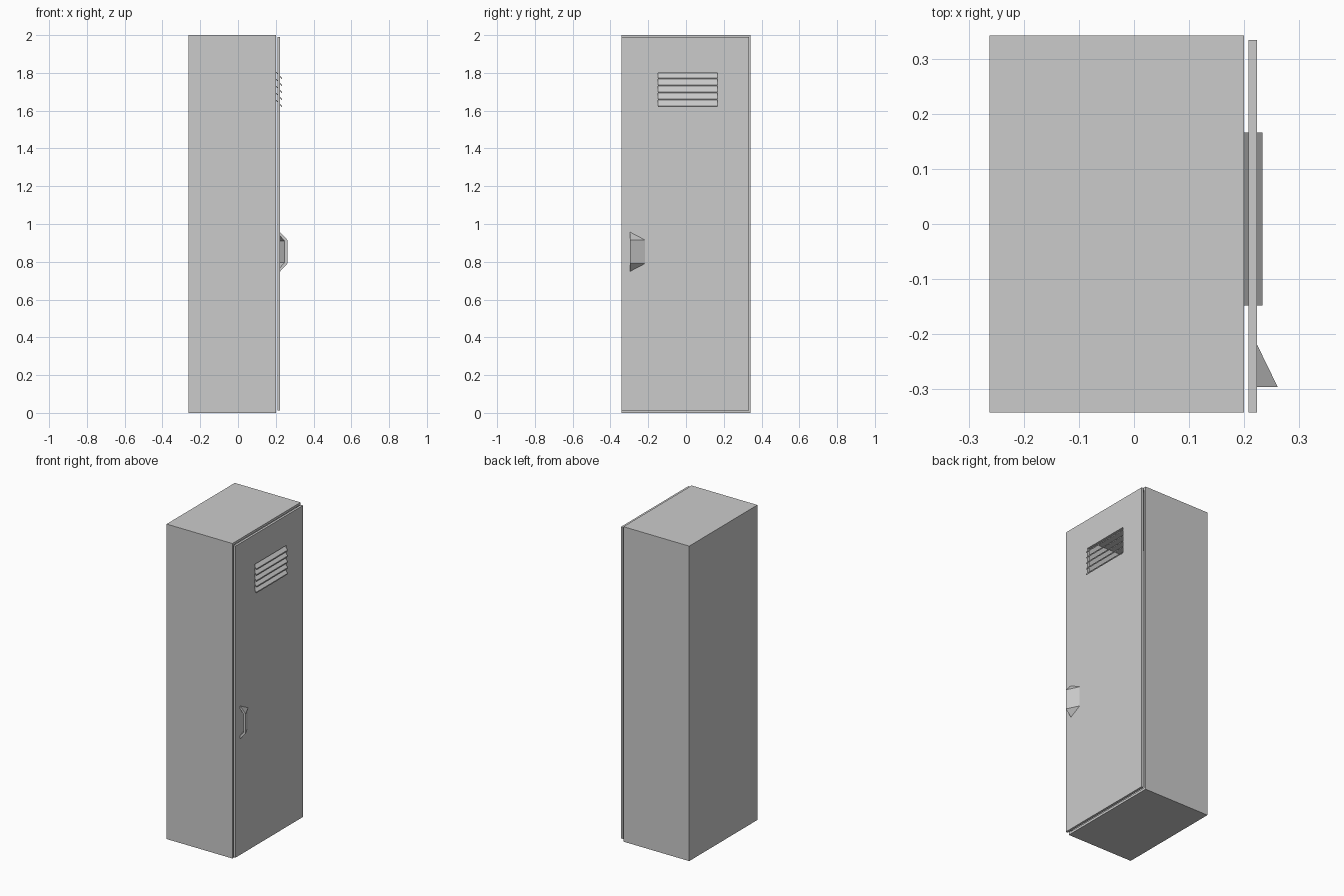
import bpy, bmesh

if "Cube" in bpy.data.objects:
    bpy.data.objects.remove(bpy.data.objects["Cube"])


def make(name, verts, faces):
    """Flat-shaded mesh object with consistent outward normals."""
    mesh = bpy.data.meshes.new(name)
    mesh.from_pydata(verts, [], faces)
    bm = bmesh.new()
    bm.from_mesh(mesh)
    bmesh.ops.recalc_face_normals(bm, faces=bm.faces)
    bm.to_mesh(mesh)
    bm.free()
    obj = bpy.data.objects.new(name, mesh)
    bpy.context.collection.objects.link(obj)
    return obj


def rect(x, y0, y1, z0, z1):
    return [(x, y0, z0), (x, y1, z0), (x, y1, z1), (x, y0, z1)]


def bridge(a, b):
    """Quads joining two four-vertex loops that start at a and b."""
    return [(a + i, a + (i + 1) % 4, b + (i + 1) % 4, b + i) for i in range(4)]


# Cabinet: hollow shell, open toward the door
W = 0.342
T = 0.015
BACK, FRONT = -0.262, 0.20
outer = (-W, W, 0, 2)
inner = (-W + T, W - T, T, 2 - T)
make("cabinet",
     rect(BACK, *outer) + rect(FRONT, *outer) + rect(FRONT, *inner) + rect(BACK + T, *inner),
     [(0, 1, 2, 3), (12, 13, 14, 15)] + bridge(0, 4) + bridge(4, 8) + bridge(8, 12))

# Door: slab with a vent opening
D0, D1 = 0.208, 0.223
slab = (-W, 0.334, 0.012, 1.99)
vent = (-0.148, 0.166, 1.632, 1.80)
make("door",
     rect(D0, *slab) + rect(D1, *slab) + rect(D1, *vent) + rect(D0, *vent),
     bridge(0, 4) + bridge(4, 8) + bridge(8, 12) + bridge(12, 0))

# Vent slats: tilted strips passing through the opening
for i in range(5):
    z = 1.808 - i * 0.037
    profile = [(0.200, z), (0.233, z - 0.034), (0.233, z - 0.041), (0.200, z - 0.007)]
    verts = [(px, y, pz) for y in vent[:2] for px, pz in profile]
    make(f"vent_slat_{i + 1}", verts, [(0, 1, 2, 3), (4, 5, 6, 7)] + bridge(0, 4))


# Handle: wedge-shaped scoop, open on the latch side
def scoop(x, y, half_a, half_b, zc=0.853):
    """Door-side corners, raised lip, then the far taper, top to bottom."""
    return [(D1, -0.296, zc + half_a), (D1, -0.296, zc - half_a),
            (x, -0.296, zc - half_b), (x, -0.296, zc + half_b),
            (D1, y, zc - half_b), (D1, y, zc + half_b)]


walls = [(0, 3, 5), (1, 4, 2), (3, 2, 4, 5)]
rim = [(0, 3, 9, 6), (3, 2, 8, 9), (2, 1, 7, 8)]
make("handle",
     scoop(0.261, -0.218, 0.104, 0.063) + scoop(0.247, -0.243, 0.084, 0.056),
     walls + [tuple(v + 6 for v in f) for f in walls] + rim)
